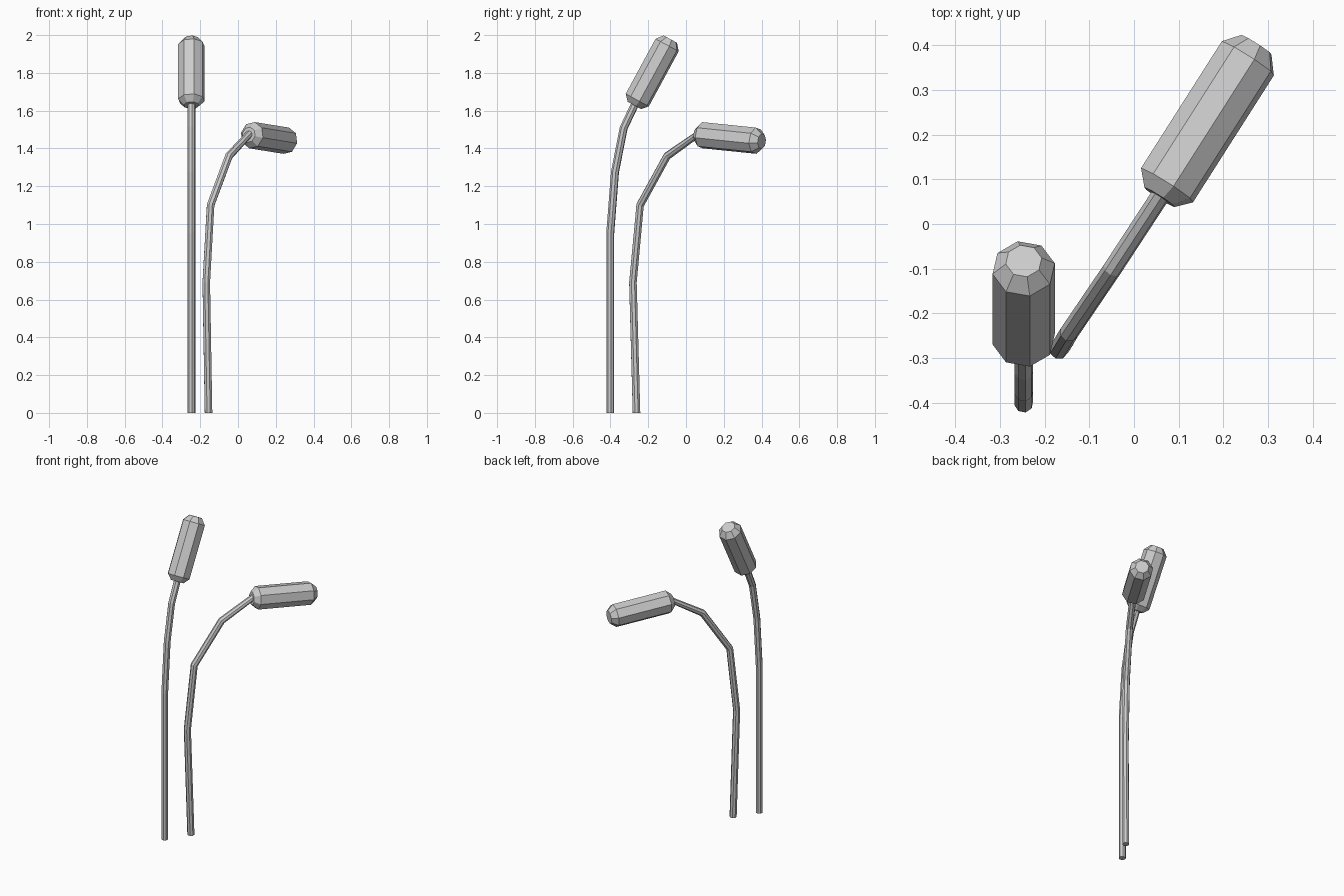
import bpy, bmesh, math
from mathutils import Vector

if "Cube" in bpy.data.objects:
    bpy.data.objects.remove(bpy.data.objects["Cube"])

SIDES, PHASE = 8, math.radians(11)


def sweep(name, points, radii, tangents, lateral):
    """Octagonal tube through points, each ring square to its tangent."""
    bm = bmesh.new()
    rings = []
    for p, r, t in zip(points, radii, tangents):
        other = t.cross(lateral).normalized()
        angles = [PHASE + math.tau * k / SIDES for k in range(SIDES)]
        rings.append([bm.verts.new(p + r * (math.cos(a) * lateral + math.sin(a) * other))
                      for a in angles])
    for lo, hi in zip(rings, rings[1:]):
        for k in range(SIDES):
            n = (k + 1) % SIDES
            bm.faces.new((lo[k], lo[n], hi[n], hi[k]))
    bm.faces.new(rings[0][::-1])
    bm.faces.new(rings[-1])
    mesh = bpy.data.meshes.new(name)
    bm.to_mesh(mesh)
    bm.free()
    obj = bpy.data.objects.new(name, mesh)
    bpy.context.collection.objects.link(obj)


def reed(label, path, head_low, head_high, lateral):
    lateral = Vector(lateral).normalized()
    low, high = Vector(head_low), Vector(head_high)
    axis = (high - low).normalized()
    base, tip = low - axis * 0.032, high + axis * 0.036

    # bent stem, flat on the ground and ending at the head
    pts = [Vector(p) for p in path] + [base]
    segs = [(b - a).normalized() for a, b in zip(pts, pts[1:])]
    tans = [Vector((0, 0, 1))]
    tans += [(a + b).normalized() for a, b in zip(segs, segs[1:])] + [axis]
    sweep(label + "_stem", pts, [0.0215] * len(pts), tans, lateral)

    # seed head with chamfered ends
    sweep(label + "_seed_head", [base, low, high, tip],
          [0.041, 0.071, 0.071, 0.041], [axis] * 4, lateral)


# tall, gently bent reed
reed("tall_reed",
     [(-0.247, -0.401, 0), (-0.247, -0.401, 0.952),
      (-0.247, -0.376, 1.275), (-0.247, -0.330, 1.508)],
     (-0.247, -0.258, 1.656), (-0.247, -0.100, 1.947), (1, 0, 0))

# drooping reed, turned towards the back right
reed("drooping_reed",
     [(-0.156, -0.262, 0), (-0.168, -0.281, 0.69),
      (-0.145, -0.243, 1.10), (-0.048, -0.100, 1.36)],
     (0.074, 0.087, 1.470), (0.255, 0.371, 1.441), (0.843, -0.537, 0))
